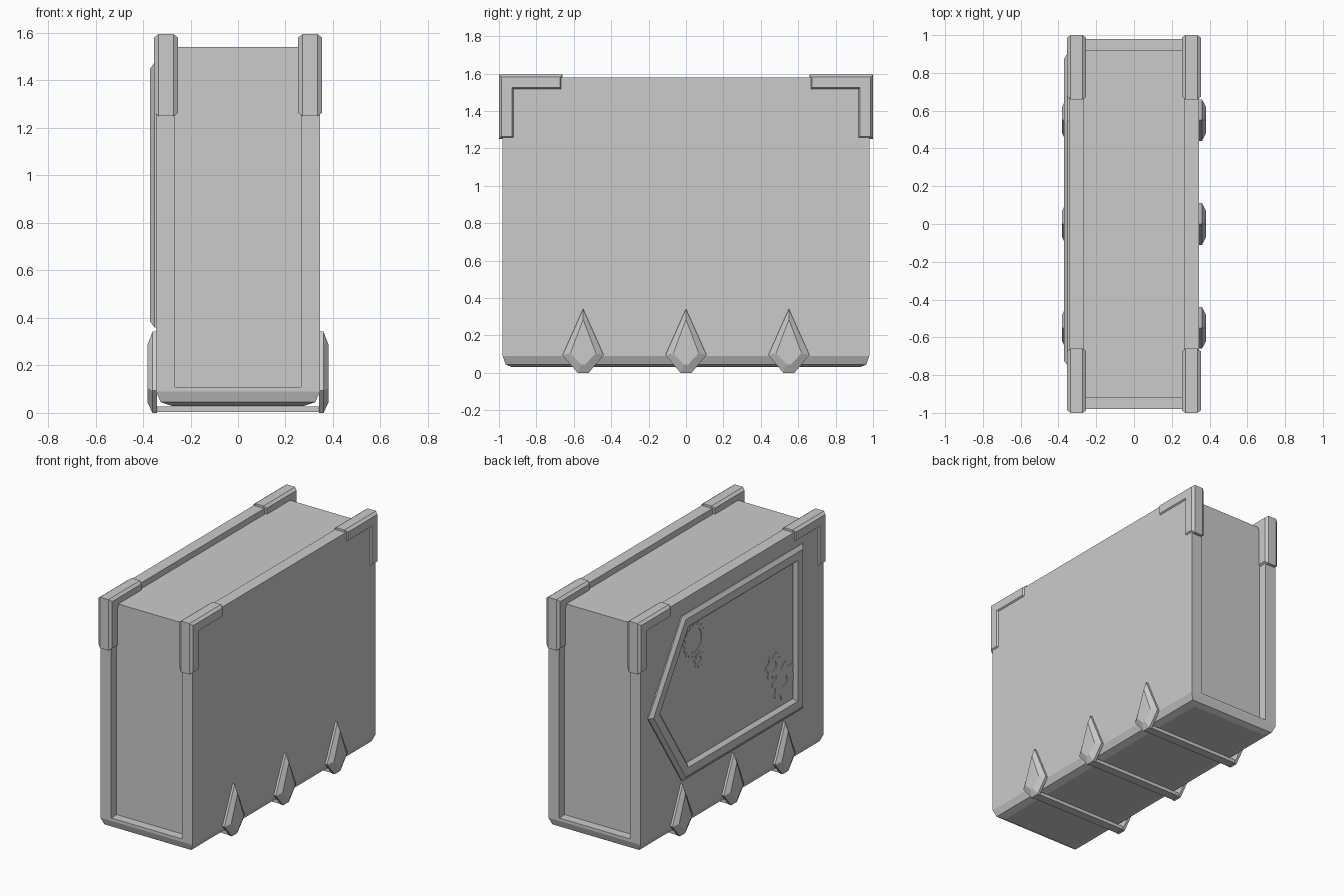
import bpy, bmesh
from math import sin, cos, pi
from mathutils import Vector

if "Cube" in bpy.data.objects:
    bpy.data.objects.remove(bpy.data.objects["Cube"])


def skin(name, rings, closed=False):
    """Join equal-length rings of points; cap the ends, or loop back if closed."""
    bm = bmesh.new()
    rows = [[bm.verts.new(p) for p in r] for r in rings]
    n = len(rows[0])
    pairs = list(zip(rows, rows[1:])) + ([(rows[-1], rows[0])] if closed else [])
    for a, b in pairs:
        for i in range(n):
            j = (i + 1) % n
            bm.faces.new((a[i], a[j], b[j], b[i]))
    if not closed:
        bm.faces.new(rows[0])
        bm.faces.new(rows[-1])
    bmesh.ops.recalc_face_normals(bm, faces=bm.faces)
    me = bpy.data.meshes.new(name)
    bm.to_mesh(me)
    bm.free()
    ob = bpy.data.objects.new(name, me)
    bpy.context.collection.objects.link(ob)
    return ob


def rect(hx, hy, z, cx=0, cy=0):
    return [(cx + sx * hx, cy + sy * hy, z)
            for sx, sy in ((-1, -1), (1, -1), (1, 1), (-1, 1))]


def box(name, hx, hy, z0, z1, cx=0, cy=0):
    return skin(name, [rect(hx, hy, z0, cx, cy), rect(hx, hy, z1, cx, cy)])


def inset(poly, d):
    """Mitred inset of a counter-clockwise polygon."""
    out = []
    for i, p in enumerate(poly):
        p = Vector(p)
        e1 = (p - Vector(poly[i - 1])).normalized()
        e2 = (Vector(poly[(i + 1) % len(poly)]) - p).normalized()
        n1, n2 = Vector((-e1.y, e1.x)), Vector((-e2.y, e2.x))
        out.append(p + (n1 + n2) * d / (1 + n1.dot(n2)))
    return out


def at_x(x, poly):
    return [(x, p[0], p[1]) for p in poly]


# Book body: page block, bevelled spine and two covers
box("page_block", 0.27, 0.92, 0.10, 1.54)
skin("spine", [rect(0.28, 0.93, 0.03), rect(0.325, 0.965, 0.045),
               rect(0.345, 0.98, 0.09), rect(0.345, 0.98, 0.11)])
for s, side in ((-1, "left"), (1, "right")):
    box("cover_" + side, 0.04, 0.98, 0.11, 1.58, cx=s * 0.305)


# L-shaped corner guards
def guard_ring(x, sy, d):
    y0, y1, yi = 0.66 + d, 1.0 - d, 0.915 + d
    z0, z1, zi = 1.25 + d, 1.595 - d, 1.51 + d
    pts = [(y0, z1), (y0, zi), (yi, zi), (yi, z0), (y1, z0), (y1, z1)]
    return [(x, sy * y, z) for y, z in pts]


for sx in (-1, 1):
    for sy in (-1, 1):
        skin("corner_guard", [guard_ring(sx * x, sy, d) for x, d in
                              ((0.253, 0.014), (0.272, 0), (0.335, 0), (0.354, 0.014))])

# Kite studs joined by straps under the spine
kite = [(0, 0.342), (-0.11, 0.095), (-0.03, 0), (0.03, 0), (0.11, 0.095)]
kite_top = [(0, 0.285), (-0.068, 0.105), (-0.012, 0.045), (0.012, 0.045), (0.068, 0.105)]
for y in (-0.55, 0, 0.55):
    for s in (-1, 1):
        skin("stud", [at_x(s * x, [(y + a, z) for a, z in k]) for x, k in
                      ((0.342, kite), (0.36, kite), (0.382, kite_top))])
    box("strap", 0.355, 0.03, 0.003, 0.026, cy=y)

# Raised five-sided frame on the left cover
outline = [(0.905, 0.915), (0.545, 1.475), (-0.75, 1.475), (-0.75, 0.36), (0.545, 0.36)]
skin("cover_frame", [at_x(x, inset(outline, d)) for x, d in
                     ((-0.34, 0), (-0.352, 0), (-0.37, 0.025), (-0.37, 0.08),
                      (-0.347, 0.1), (-0.34, 0.1))], closed=True)


# Thin gear reliefs inside the frame
def gear(cy, cz, r, teeth, hole, tooth):
    n = teeth * 4
    ang = [2 * pi * i / n for i in range(n)]
    outer = [(cy + cos(a) * (r if i % 4 < 2 else r - tooth),
              cz + sin(a) * (r if i % 4 < 2 else r - tooth)) for i, a in enumerate(ang)]
    inner = [(cy + cos(a) * hole, cz + sin(a) * hole) for a in ang]
    skin("gear", [at_x(-0.342, outer), at_x(-0.349, outer),
                  at_x(-0.349, inner), at_x(-0.342, inner)], closed=True)


gear(0.41, 1.26, 0.115, 16, 0.08, 0.015)
gear(0.355, 1.11, 0.055, 8, 0.02, 0.015)
gear(-0.55, 0.62, 0.125, 8, 0.035, 0.03)
gear(-0.44, 0.76, 0.085, 7, 0.03, 0.022)
